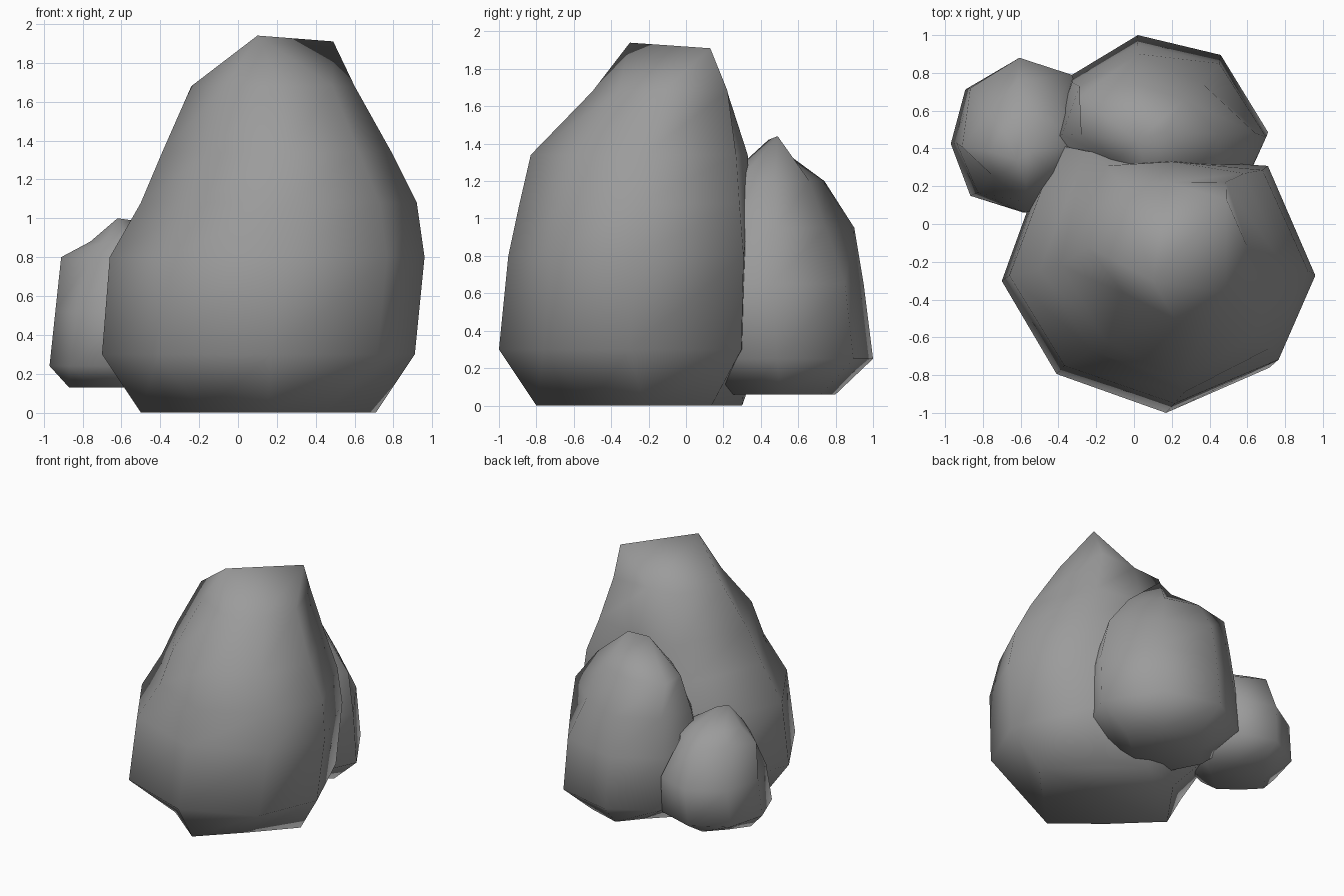
import bpy, bmesh
from mathutils import Vector

cube = bpy.data.objects.get("Cube")
if cube:
    bpy.data.objects.remove(cube, do_unlink=True)

# Single stone colour
stone = bpy.data.materials.new("stone_grey")
stone.use_nodes = True
colour = (0.33, 0.33, 0.33, 1)
stone.diffuse_color = colour
stone.node_tree.nodes["Principled BSDF"].inputs["Base Color"].default_value = colour

EVEN = (1, 1, 1, 1)


def boulder(name, footprint, rings, peaks):
    """Fit the footprint to each ring (z, x min, x max, y min, y max, fullness of the
    four corners from back right, counter-clockwise) and close the stack on the peaks."""
    bm = bmesh.new()
    sides = len(footprint)
    rows = []
    for z, x0, x1, y0, y1, fullness in rings:
        centre = Vector(((x0 + x1) / 2, (y0 + y1) / 2, z))
        row = []
        for i, (u, v) in enumerate(footprint):
            k = fullness[i // 2] if i % 2 else 1
            row.append(bm.verts.new(centre + Vector((u * k * (x1 - x0), v * k * (y1 - y0), 0)) / 2))
        rows.append(row)
    # Every vertex of the last ring runs to its nearest peak
    tips = [bm.verts.new(p) for p in peaks]
    rows.append([min(tips, key=lambda t: (t.co - v.co).length) for v in rows[-1]])
    bm.faces.new(rows[0][::-1])
    for low, high in zip(rows, rows[1:]):
        for i in range(sides):
            j = (i + 1) % sides
            corners = dict.fromkeys((low[i], low[j], high[j], high[i]))
            bm.faces.new(list(corners))
    bmesh.ops.recalc_face_normals(bm, faces=bm.faces)
    for face in bm.faces:
        face.smooth = True
    mesh = bpy.data.meshes.new(name)
    bm.to_mesh(mesh)
    bm.free()
    mesh.materials.append(stone)
    obj = bpy.data.objects.new(name, mesh)
    bpy.context.collection.objects.link(obj)


# Tall front boulder with a flat back and a ridge on top
boulder("large_boulder",
        [(1, 0.05), (0.69, 0.95), (0, 1), (-0.68, 1.12),
         (-1, 0.05), (-0.64, -0.69), (0.08, -1), (0.76, -0.64)], [
            (0.0, -0.50, 0.71, -0.80, 0.30, (0.74, 0.74, 0.74, 0.74)),
            (0.3, -0.70, 0.91, -1.00, 0.33, EVEN),
            (0.8, -0.66, 0.96, -0.95, 0.34, EVEN),
            (1.08, -0.50, 0.92, -0.89, 0.34, (0.96, 0.96, 0.94, 0.96)),
            (1.34, -0.39, 0.79, -0.83, 0.33, (0.94, 0.86, 0.92, 0.94)),
            (1.68, -0.24, 0.60, -0.50, 0.22, (1.06, 0.85, 0.9, 0.96)),
        ], [(0.10, -0.30, 1.94), (0.49, 0.13, 1.91)])

# Medium boulder behind it
boulder("medium_boulder",
        [(1, 0.02), (0.56, 0.8), (-0.21, 1), (-0.82, 0.6),
         (-1, 0), (-0.7, -0.7), (0, -1), (0.7, -0.7)], [
            (0.06, -0.22, 0.50, 0.20, 0.80, (0.92, 0.75, 1, 0.75)),
            (0.25, -0.43, 0.71, -0.05, 1.00, EVEN),
            (0.65, -0.43, 0.70, -0.05, 0.95, EVEN),
            (0.95, -0.38, 0.64, 0.05, 0.90, (0.8, 1, 0.88, 0.94)),
            (1.2, -0.28, 0.45, 0.20, 0.74, (0.88, 1.25, 0.75, 1)),
        ], [(0.02, 0.44, 1.42), (0.17, 0.49, 1.44)])

# Small boulder at the back corner
boulder("small_boulder",
        [(1, 0), (0.65, 0.78), (-0.1, 1), (-0.8, 0.61),
         (-1, -0.1), (-0.73, -0.78), (0, -1), (0.7, -0.7)], [
            (0.13, -0.87, -0.35, 0.20, 0.70, (0.75, 0.75, 0.75, 0.75)),
            (0.24, -0.97, -0.20, 0.06, 0.87, EVEN),
            (0.52, -0.94, -0.20, 0.06, 0.88, (1, 1, 0.95, 1)),
            (0.8, -0.91, -0.25, 0.12, 0.76, (0.82, 0.74, 0.72, 0.82)),
            (0.88, -0.76, -0.38, 0.20, 0.61, (0.9, 0.85, 0.85, 0.9)),
        ], [(-0.62, 0.34, 1.0), (-0.55, 0.38, 0.99)])
